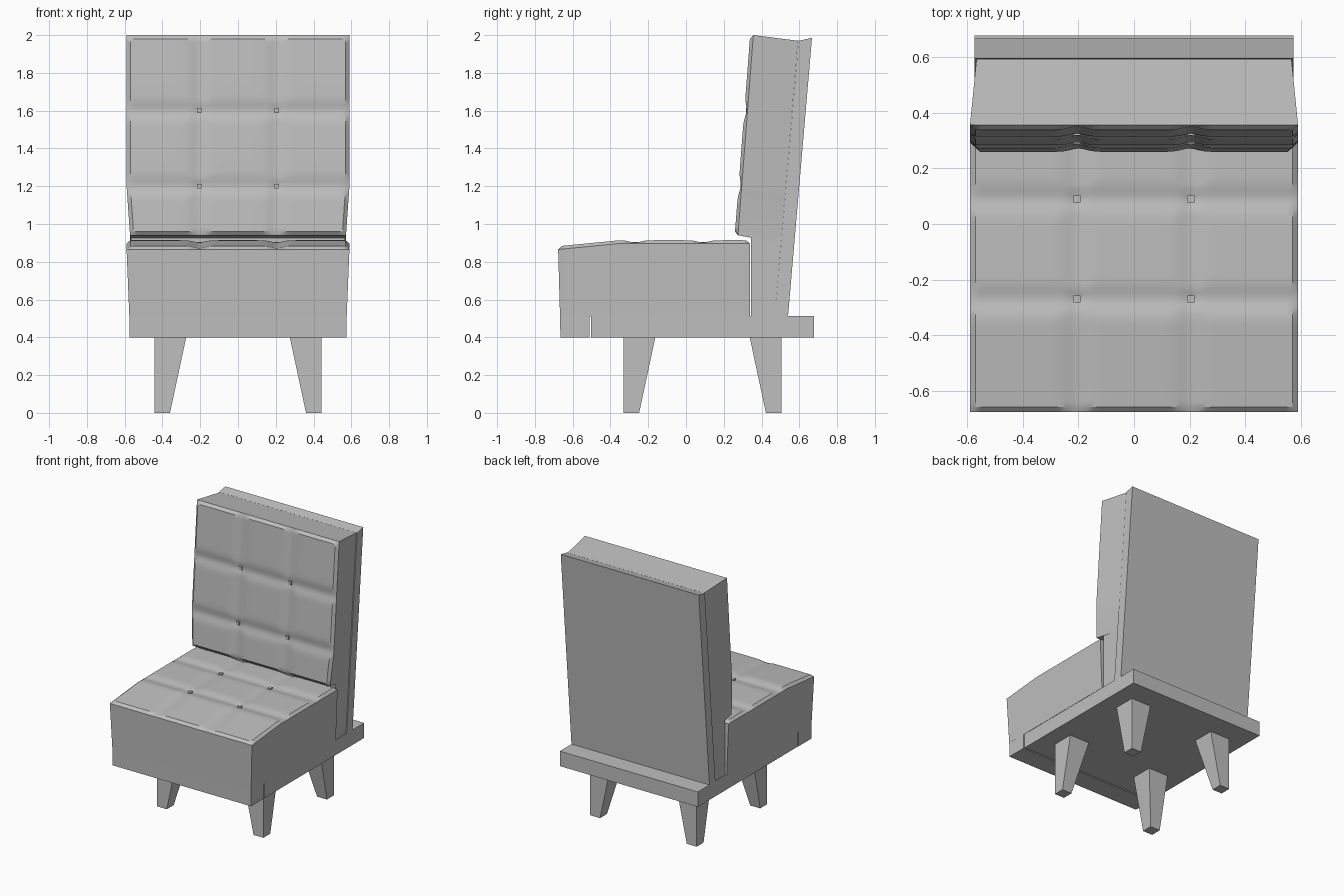
import bpy, bmesh, math
from mathutils import Vector

cube = bpy.data.objects.get("Cube")
if cube:
    bpy.data.objects.remove(cube, do_unlink=True)

grey = bpy.data.materials.new("plain grey")
grey.use_nodes = True
colour = (0.52, 0.52, 0.52, 1)
grey.diffuse_color = colour
grey.node_tree.nodes["Principled BSDF"].inputs["Base Color"].default_value = colour


def finish(name, bm, smooth=False):
    bmesh.ops.recalc_face_normals(bm, faces=bm.faces[:])
    mesh = bpy.data.meshes.new(name)
    bm.to_mesh(mesh)
    bm.free()
    mesh.materials.append(grey)
    if smooth:
        for p in mesh.polygons:
            p.use_smooth = True
        mesh.set_sharp_from_angle(angle=math.radians(30))
    obj = bpy.data.objects.new(name, mesh)
    bpy.context.collection.objects.link(obj)
    return obj


def prism(name, profile, half):
    """Side profile (y, z) extruded across the width."""
    bm = bmesh.new()
    face = bm.faces.new([bm.verts.new((-half, y, z)) for y, z in profile])
    geom = bmesh.ops.extrude_face_region(bm, geom=[face])["geom"]
    moved = [g for g in geom if isinstance(g, bmesh.types.BMVert)]
    bmesh.ops.translate(bm, verts=moved, vec=(2 * half, 0, 0))
    return finish(name, bm)


def clamp(t):
    return max(0.0, min(1.0, t))


BUTTON_X = 0.205


def tufted_cushion(name, half, low, high, rows, surface, skirt):
    """Padded grid with furrows and dimples, closed by a skirt behind it."""
    bm = bmesh.new()
    bmesh.ops.create_grid(bm, x_segments=58, y_segments=52, size=0.5)
    top = bm.verts[:]
    rim = [e for e in bm.edges if e.is_boundary]
    new = bmesh.ops.extrude_edge_only(bm, edges=rim)["geom"]
    back = [g for g in new if isinstance(g, bmesh.types.BMVert)]

    def uv(v):
        return v.co.x * 2 * half, low + (v.co.y + 0.5) * (high - low)

    def lift(u, v):
        du = abs(abs(u) - BUTTON_X)
        dv = min(abs(v - r) for r in rows)
        furrow = 0.012 * max(math.exp(-(du / 0.04) ** 2), math.exp(-(dv / 0.04) ** 2))
        dimple = 0.014 * math.exp(-(du * du + dv * dv) / 0.025 ** 2)
        edge = clamp(min(half - abs(u), v - low, high - v) / 0.02)
        return -(furrow + dimple) * edge - 0.017 * (1 - edge)

    for v in back:
        v.co = skirt(*uv(v))
    for v in top:
        a, b = uv(v)
        v.co = surface(a, b, lift(a, b))
    bmesh.ops.holes_fill(bm, edges=[e for e in bm.edges if e.is_boundary], sides=0)
    finish(name, bm, True)

    # Small square buttons in the dimples
    for x in (-BUTTON_X, BUTTON_X):
        for r in rows:
            bm = bmesh.new()
            bmesh.ops.create_cube(bm, size=0.026)
            bmesh.ops.translate(bm, verts=bm.verts[:], vec=surface(x, r, lift(x, r) + 0.003))
            finish(name + "_button", bm)


# Seat cushion: crown drops toward the front, sides taper in to the base
def seat_surface(x, y, lift):
    return Vector((x, y, 0.914 - 0.032 * clamp((-0.35 - y) / 0.33) + lift))


def seat_skirt(x, y):
    return Vector((x * 0.975, max(y, -0.667), 0.51))


tufted_cushion("seat_cushion", 0.59, -0.677, 0.338, (-0.27, 0.09), seat_surface, seat_skirt)


# Back cushion: leans back, narrows near the seat
def panel_y(z):
    return 0.47 + (z - 0.51) * 0.085


def back_surface(x, z, lift):
    taper = 1 - 0.03 * clamp((1.2 - z) / 0.25)
    return Vector((x * taper, 0.258 + (z - 0.94) * 0.077 - lift, z))


def back_skirt(x, z):
    t = (z - 0.94) / 1.06
    zr = 0.9 + t * 1.07
    return Vector((x * 0.96, panel_y(zr), zr))


tufted_cushion("back_cushion", 0.59, 0.94, 2.0, (1.2, 1.6), back_surface, back_skirt)

# Body below the back cushion, rear panel, base and front apron
prism("back_lower_body", [(0.345, 0.51), (0.345, 0.925), (0.505, 0.925), (0.47, 0.51)], 0.567)
prism("rear_panel", [(0.47, 0.51), (0.54, 0.51), (0.667, 1.985), (0.595, 1.97)], 0.573)
prism("base", [(-0.502, 0.4), (0.678, 0.4), (0.678, 0.512), (-0.502, 0.512)], 0.573)
prism("front_apron", [(-0.665, 0.4), (-0.511, 0.4), (-0.511, 0.515), (-0.667, 0.515)], 0.575)

# Tapered legs with upright outer corners
for label, outer_y, inward in (("front", -0.33, 1), ("rear", 0.505, -1)):
    for side, s in (("left", 1), ("right", -1)):
        bm = bmesh.new()
        bmesh.ops.create_cube(bm, size=1)
        for v in bm.verts:
            width = 0.168 if v.co.z > 0 else 0.082
            v.co = Vector((s * (0.442 - width * (v.co.x + 0.5)),
                           outer_y + inward * width * (v.co.y + 0.5),
                           0.402 * (v.co.z + 0.5)))
        finish(f"{label}_{side}_leg", bm)
